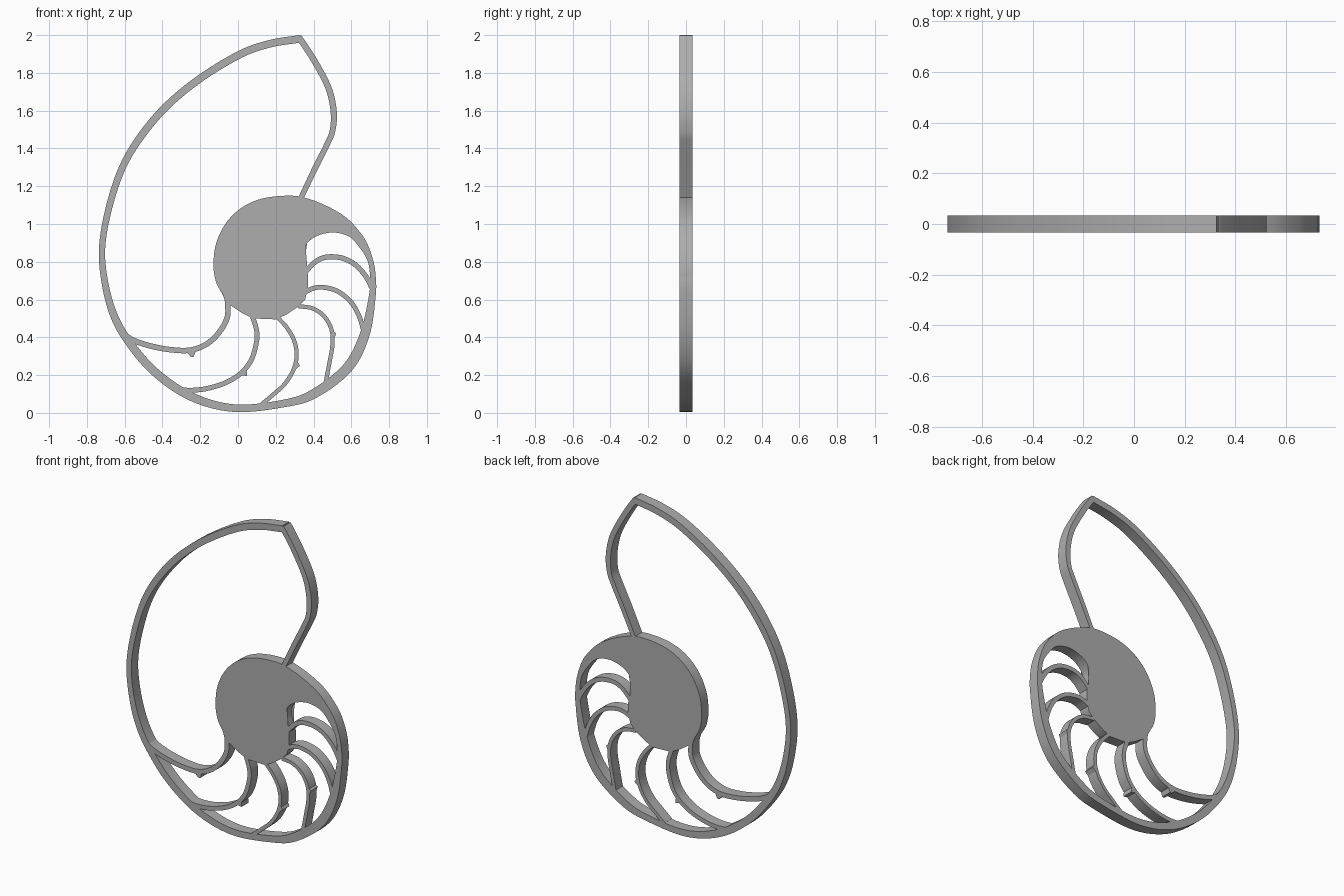
import bpy, bmesh
from mathutils import Vector

HALF = 0.0335  # half the plate thickness

grey = bpy.data.materials.new("plain_grey")
grey.diffuse_color = (0.42, 0.42, 0.42, 1)


def smooth(points, steps=7):
    """Catmull-Rom curve through points of any dimension."""
    p = [Vector(q) for q in points]
    p = [p[0] * 2 - p[1]] + p + [p[-1] * 2 - p[-2]]
    out = []
    for a, b, c, d in zip(p, p[1:], p[2:], p[3:]):
        for i in range(steps):
            t = i / steps
            out.append(0.5 * (2 * b + (c - a) * t + (2 * a - 5 * b + 4 * c - d) * t ** 2
                              + (3 * b - a - 3 * c + d) * t ** 3))
    return out + [p[-2]]


def finish(name, bm):
    bmesh.ops.recalc_face_normals(bm, faces=bm.faces)
    mesh = bpy.data.meshes.new(name)
    bm.to_mesh(mesh)
    bm.free()
    mesh.materials.append(grey)
    obj = bpy.data.objects.new(name, mesh)
    bpy.context.collection.objects.link(obj)
    bpy.ops.object.select_all(action='DESELECT')
    obj.select_set(True)
    bpy.context.view_layer.objects.active = obj
    bpy.ops.object.shade_smooth_by_angle(angle=0.6)


def plate(name, outline):
    """Flat outline in x, z extruded through the thickness."""
    bm = bmesh.new()
    front, back = [[bm.verts.new((p[0], y, p[1])) for p in outline] for y in (-HALF, HALF)]
    caps = [bm.faces.new(front), bm.faces.new(back[::-1])]
    for i in range(len(outline)):
        bm.faces.new((front[i - 1], front[i], back[i], back[i - 1]))
    bmesh.ops.triangulate(bm, faces=caps)
    finish(name, bm)


def ribbon(name, path, right=0.0, left=1.0):
    """Strip along (x, z, width) points; right and left are shares of the width."""
    pts = smooth(path)
    bm = bmesh.new()
    rings = []
    for i, p in enumerate(pts):
        d = (pts[min(i + 1, len(pts) - 1)] - pts[max(i - 1, 0)]).xy.normalized()
        n = Vector((-d.y, d.x))
        a, b = p.xy - n * p.z * right, p.xy + n * p.z * left
        rings.append([bm.verts.new((q.x, y, q.y))
                      for q, y in ((a, -HALF), (b, -HALF), (b, HALF), (a, HALF))])
    for r, s in zip(rings, rings[1:]):
        for k in range(4):
            bm.faces.new((r[k - 1], r[k], s[k], s[k - 1]))
    bm.faces.new(rings[0])
    bm.faces.new(rings[-1][::-1])
    finish(name, bm)


# Outer rim, from the tip anticlockwise, given by its outside edge
ribbon("outer_rim", [
    (.325, 2.0, .04), (.17, 1.975, .04), (.01, 1.92, .04), (-.20, 1.795, .04),
    (-.38, 1.65, .04), (-.52, 1.49, .04), (-.625, 1.315, .037), (-.695, 1.11, .035),
    (-.735, .89, .033), (-.725, .705, .035), (-.68, .52, .04), (-.60, .37, .043),
    (-.455, .20, .045), (-.255, .065, .045), (-.02, .005, .04), (.245, .03, .04),
    (.415, .08, .05), (.60, .22, .055), (.695, .405, .052), (.73, .63, .035),
    (.728, .74, .03)])

# Lip of the opening
ribbon("opening_lip", [
    (.345, 1.13, .028), (.42, 1.285, .03), (.485, 1.415, .03), (.515, 1.49, .03),
    (.523, 1.595, .033), (.495, 1.725, .033), (.42, 1.87, .033), (.345, 1.985, .033),
    (.33, 1.998, .03)])

# Solid hub: round top, drop-shaped recess, then the cornered lower edge
hub_top = smooth([
    (-.065, .575), (-.08, .625), (-.115, .69), (-.13, .78), (-.115, .90), (-.06, 1.01),
    (.025, 1.09), (.13, 1.135), (.26, 1.15), (.35, 1.14), (.46, 1.10), (.565, 1.04),
    (.635, .97), (.685, .895), (.72, .79), (.731, .70)])
hub_recess = smooth([
    (.702, .70), (.688, .80), (.64, .88), (.585, .935), (.50, .955), (.415, .935),
    (.36, .89), (.34, .83), (.362, .755)])
hub_base = [(.37, .73), (.37, .655), (.355, .60), (.315, .56), (.255, .52),
            (.20, .495), (.08, .50), (.02, .53), (-.04, .57)]
plate("hub", hub_top + hub_recess + hub_base)

# Curved chamber walls: width and centre line from hub to rim
walls = [
    (.029, [(-.055, .60), (-.057, .505), (-.105, .42), (-.17, .362), (-.255, .332),
            (-.36, .335), (-.465, .355), (-.555, .385), (-.615, .425)]),
    (.026, [(.075, .515), (.098, .44), (.098, .375), (.07, .28), (.015, .21),
            (-.065, .16), (-.16, .13), (-.24, .12), (-.305, .122)]),
    (.022, [(.205, .51), (.26, .45), (.30, .375), (.31, .295), (.29, .22),
            (.245, .15), (.19, .10), (.125, .045)]),
    (.022, [(.32, .565), (.395, .553), (.457, .51), (.495, .44), (.50, .36),
            (.485, .27), (.46, .14)]),
    (.025, [(.355, .64), (.40, .66), (.45, .665), (.525, .645), (.595, .59),
            (.64, .515), (.665, .43), (.67, .38)]),
    (.027, [(.355, .745), (.41, .80), (.47, .825), (.55, .82), (.62, .785),
            (.675, .725), (.71, .66)])]
for i, (w, path) in enumerate(walls, 1):
    ribbon(f"chamber_wall_{i}", [(x, z, w) for x, z in path], 0.5, 0.5)

# Small pointed nubs on the walls
nubs = [[(-.28, .33), (-.25, .297), (-.235, .297), (-.22, .335)],
        [(.0, .205), (.015, .2), (.048, .195), (.045, .24)],
        [(.30, .295), (.328, .25), (.31, .235), (.285, .205)],
        [(.49, .445), (.52, .42), (.51, .395), (.495, .38)]]
for i, outline in enumerate(nubs, 1):
    plate(f"wall_nub_{i}", outline)
